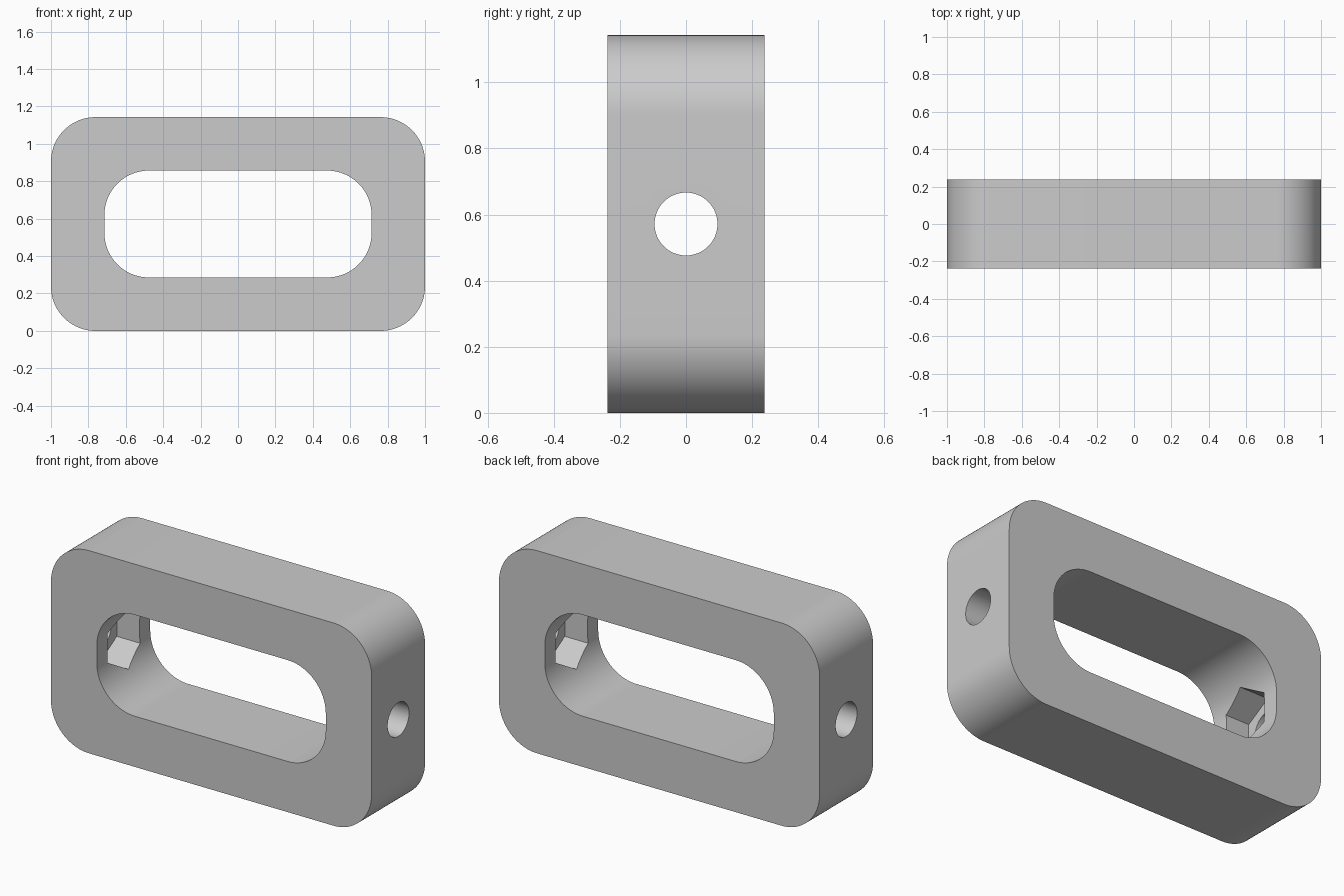
import bpy
import bmesh
from math import cos, sin, pi
from mathutils import Matrix, Vector

# Remove the default cube only
if "Cube" in bpy.data.objects:
    bpy.data.objects.remove(bpy.data.objects["Cube"], do_unlink=True)

UNIT = 2 / 21          # the longest side is 21 units
LENGTH, HEIGHT, DEPTH = 21 * UNIT, 12 * UNIT, 5 * UNIT
WALL, CORNER = 3 * UNIT, 2.5 * UNIT
MID = HEIGHT / 2
HOLE_RADIUS = UNIT
NUT_RADIUS, NUT_DEPTH = 0.167, 1.5 * UNIT

grey = bpy.data.materials.new("plain grey")
grey.use_nodes = True
COLOUR = (0.6, 0.6, 0.6, 1)
grey.diffuse_color = COLOUR
grey.node_tree.nodes["Principled BSDF"].inputs["Base Color"].default_value = COLOUR


def add_object(name, bm):
    bmesh.ops.recalc_face_normals(bm, faces=bm.faces)
    mesh = bpy.data.meshes.new(name)
    bm.to_mesh(mesh)
    bm.free()
    mesh.materials.append(grey)
    obj = bpy.data.objects.new(name, mesh)
    bpy.context.collection.objects.link(obj)
    return obj


def rounded_block(name, width, height, depth, radius, steps=24):
    """Rounded rectangle in the xz plane, extruded along y."""
    bm = bmesh.new()
    verts = []
    for quarter, (sx, sz) in enumerate([(1, 1), (-1, 1), (-1, -1), (1, -1)]):
        for i in range(steps + 1):
            a = (quarter + i / steps) * pi / 2
            x = sx * (width / 2 - radius) + radius * cos(a)
            z = sz * (height / 2 - radius) + radius * sin(a)
            verts.append(bm.verts.new((x, -depth / 2, MID + z)))
    face = bm.faces.new(verts)
    new = bmesh.ops.extrude_face_region(bm, geom=[face])["geom"]
    bmesh.ops.translate(bm, vec=Vector((0, depth, 0)),
                        verts=[v for v in new if isinstance(v, bmesh.types.BMVert)])
    return add_object(name, bm)


def bar_along_x(name, radius, length, sides):
    """Prism along x, centred in the frame, with a corner pointing up."""
    bm = bmesh.new()
    place = Matrix.Translation((0, 0, MID)) @ Matrix.Rotation(pi / 2, 4, 'Y')
    bmesh.ops.create_cone(bm, cap_ends=True, segments=sides, radius1=radius,
                          radius2=radius, depth=length,
                          matrix=place @ Matrix.Rotation(pi / 2, 4, 'Z'))
    # Turn the prism so that its corners, not its flats, lie at top and bottom
    top = max(bm.verts, key=lambda v: v.co.z)
    if abs(top.co.y) > 0.001 and sides == 6:
        bmesh.ops.rotate(bm, verts=bm.verts, cent=(0, 0, MID),
                         matrix=Matrix.Rotation(pi / 6, 3, 'X'))
    return add_object(name, bm)


# Frame body, its window, the bolt holes and the hexagonal nut pockets
frame = rounded_block("frame", LENGTH, HEIGHT, DEPTH, CORNER)
cutters = [
    rounded_block("window_cutter", LENGTH - 2 * WALL, HEIGHT - 2 * WALL,
                  DEPTH * 2, CORNER),
    bar_along_x("bolt_hole_cutter", HOLE_RADIUS, LENGTH * 1.2, 64),
    bar_along_x("nut_pocket_cutter", NUT_RADIUS,
                LENGTH - 2 * WALL + 2 * NUT_DEPTH, 6),
]

bpy.ops.object.select_all(action='DESELECT')
frame.select_set(True)
bpy.context.view_layer.objects.active = frame
for cutter in cutters:
    cutter.hide_render = True
    cut = frame.modifiers.new(cutter.name, 'BOOLEAN')
    cut.operation = 'DIFFERENCE'
    cut.solver = 'EXACT'
    cut.object = cutter
    bpy.ops.object.modifier_apply(modifier=cut.name)
    bpy.data.objects.remove(cutter, do_unlink=True)

bpy.ops.object.shade_smooth_by_angle(angle=pi / 6)
